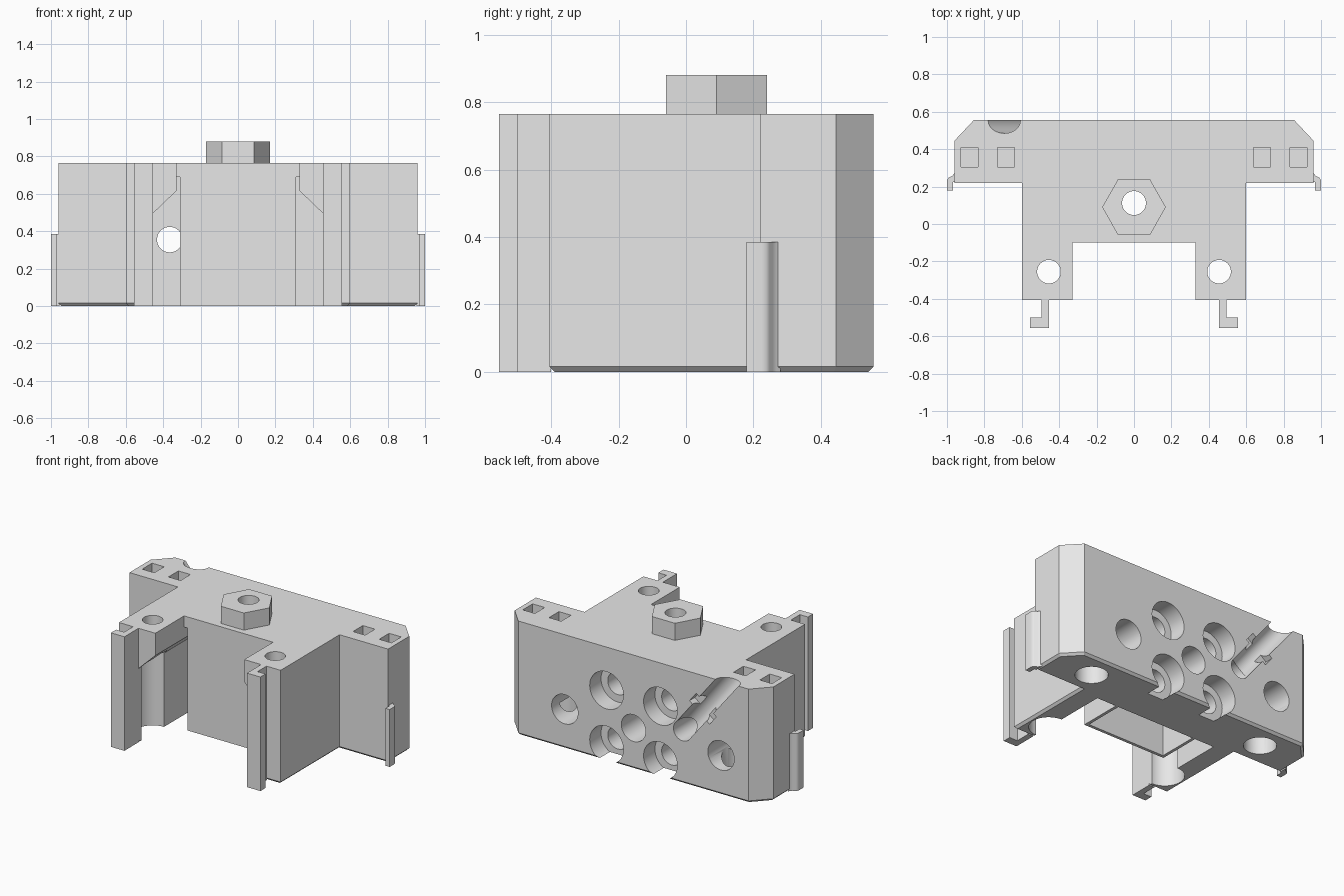
import bpy, bmesh, math
from mathutils import Matrix, Vector

if "Cube" in bpy.data.objects:
    bpy.data.objects.remove(bpy.data.objects["Cube"])

grey = bpy.data.materials.new("light grey plastic")
grey.use_nodes = True
grey.diffuse_color = (0.8, 0.8, 0.8, 1)
grey.node_tree.nodes["Principled BSDF"].inputs["Base Color"].default_value = (0.8, 0.8, 0.8, 1)

H = 0.765    # body height
BACK = 0.557


def add_object(name, bm):
    bmesh.ops.recalc_face_normals(bm, faces=bm.faces)
    mesh = bpy.data.meshes.new(name)
    bm.to_mesh(mesh)
    bm.free()
    mesh.materials.append(grey)
    obj = bpy.data.objects.new(name, mesh)
    bpy.context.collection.objects.link(obj)
    return obj


def prism(name, outline, start, end, axis="z", chamfer=0):
    """Extrude a 2D outline along z (x, y points) or along y (x, z points)."""
    bm = bmesh.new()
    put = (lambda a, b: (a, b, start)) if axis == "z" else (lambda a, b: (a, start, b))
    face = bm.faces.new([bm.verts.new(put(a, b)) for a, b in outline])
    step = Vector((0, 0, end - start)) if axis == "z" else Vector((0, end - start, 0))
    moved = bmesh.ops.extrude_face_region(bm, geom=[face], use_keep_orig=True)["geom"]
    bmesh.ops.translate(bm, vec=step, verts=[v for v in moved if isinstance(v, bmesh.types.BMVert)])
    bmesh.ops.recalc_face_normals(bm, faces=bm.faces)
    if chamfer:
        low = [e for e in bm.edges if all(abs(v.co.z - start) < 1e-5 for v in e.verts)]
        bmesh.ops.bevel(bm, geom=low, offset=chamfer, segments=1, affect="EDGES")
    return add_object(name, bm)


def box(name, x0, x1, y0, y1, z0, z1):
    return prism(name, [(x0, y0), (x1, y0), (x1, y1), (x0, y1)], z0, z1)


def cylinder(name, start, end, radius, sides=48):
    a, b = Vector(start), Vector(end)
    bm = bmesh.new()
    turn = (b - a).to_track_quat("Z", "Y").to_matrix().to_4x4()
    bmesh.ops.create_cone(bm, cap_ends=True, segments=sides, radius1=radius, radius2=radius,
                          depth=(b - a).length, matrix=Matrix.Translation((a + b) / 2) @ turn)
    return add_object(name, bm)


def cut(target, cutters):
    for cutter in cutters:
        cutter.hide_render = True
        mod = target.modifiers.new("cut", "BOOLEAN")
        mod.operation, mod.solver, mod.object = "DIFFERENCE", "EXACT", cutter
        graph = bpy.context.evaluated_depsgraph_get()
        result = bpy.data.meshes.new_from_object(target.evaluated_get(graph))
        target.modifiers.clear()
        target.data = result
        bpy.data.objects.remove(cutter)


def mirrored(half):
    return half + [(-x, y) for x, y in reversed(half)]


# Main body with two forward arms and chamfered back corners
body = prism("body", mirrored([(0.33, -0.1), (0.33, -0.405), (0.6, -0.405), (0.6, 0.22),
                               (0.96, 0.22), (0.96, 0.445), (0.855, BACK)]), 0, H, chamfer=0.015)

# Channel under the bridge and between the arms
cuts = [prism("channel_cut", mirrored([(0.455, -0.1), (0.455, 0.495), (0.33, 0.615), (0.33, 0.69)]),
              -0.7, 0.2, axis="y")]

# Four counterbored holes and a plain hole in the back
for x in (-0.2, 0.2):
    for z in (0.11, 0.475):
        cuts.append(cylinder("counterbore_cut", (x, BACK - 0.12, z), (x, 0.7, z), 0.125))
        cuts.append(cylinder("screw_cut", (x, 0.1, z), (x, 0.6, z), 0.075))
cuts.append(cylinder("middle_cut", (0, 0.3, 0.275), (0, 0.7, 0.275), 0.09))
for x in (0.51, -0.65):
    cuts.append(cylinder("side_hole_cut", (x, 0.27, 0.265), (x, 0.7, 0.265), 0.098))

# Cable hole with a sloping groove up to the top edge
cuts.append(cylinder("cable_hole_cut", (-0.365, 0.1, 0.355), (-0.365, 0.7, 0.355), 0.068))
low, high = Vector((-0.365, 0.552, 0.355)), Vector((-0.77, 0.552, 0.86))
cuts.append(cylinder("groove_cut", low, high, 0.067))
along = (high - low).normalized()
across = Vector((along.z, 0, -along.x))
middle = low + along * 0.24
notch = [middle + along * s * 0.04 + across * t * 0.095 for s, t in ((-1, -1), (1, -1), (1, 1), (-1, 1))]
cuts.append(prism("notch_cut", [(p.x, p.z) for p in notch], 0.5, 0.7, axis="y"))

for s in (-1, 1):
    # Vertical arm holes with wide bores below
    cuts.append(cylinder("arm_hole_cut", (s * 0.455, -0.255, 0.4), (s * 0.455, -0.255, 1), 0.063))
    cuts.append(cylinder("arm_bore_cut", (s * 0.455, -0.255, -0.1), (s * 0.455, -0.255, 0.53), 0.12))
    # Round pockets underneath
    cuts.append(cylinder("pocket_cut", (s * 0.66, 0.39, -0.1), (s * 0.66, 0.39, 0.25), 0.1))
    # Square slots in the top
    for x in (0.685, 0.88):
        cuts.append(box("slot_cut", s * x - 0.045, s * x + 0.045, 0.305, 0.41, H - 0.15, 1))

cuts.append(cylinder("top_hole_cut", (0, 0.112, 0.6), (0, 0.112, 1), 0.064))
cut(body, cuts)

# Hollow box under the bridge
core = box("core_box", -0.31, 0.31, -0.095, 0.21, 0, 0.692)
cut(core, [box("core_cut", -0.29, 0.29, -0.075, 0.4, -0.1, 0.8)])

# Hexagonal boss with a hole
ring = [math.radians(60 * i) for i in range(6)]
boss = prism("hex_boss", [(0.17 * math.cos(a), 0.09 + 0.15 / math.sin(math.pi / 3) * math.sin(a))
                          for a in ring], H - 0.005, 0.88)
cut(boss, [cylinder("boss_hole_cut", (0, 0.112, 0.6), (0, 0.112, 1), 0.064)])

parts = [body, core, boss]
for s, side in ((1, "left"), (-1, "right")):
    # Hooked rails on the arm fronts
    hook = [(0.455, -0.4), (0.455, -0.555), (0.555, -0.555), (0.555, -0.5), (0.495, -0.5), (0.495, -0.4)]
    parts.append(prism(side + "_hook_rail", [(s * x, y) for x, y in hook], 0, H))
    # Small side clips
    clip = [(0.955, 0.28), (0.963, 0.268), (0.972, 0.257), (0.99, 0.248), (0.998, 0.238), (1, 0.225),
            (1, 0.18), (0.968, 0.18), (0.968, 0.225), (0.955, 0.225)]
    parts.append(prism(side + "_clip", [(s * x, y) for x, y in clip], 0, 0.385))

# Smooth round surfaces, keep edges sharp
bpy.ops.object.select_all(action="DESELECT")
for part in parts:
    part.select_set(True)
bpy.context.view_layer.objects.active = body
bpy.ops.object.shade_smooth_by_angle(angle=math.radians(30))
